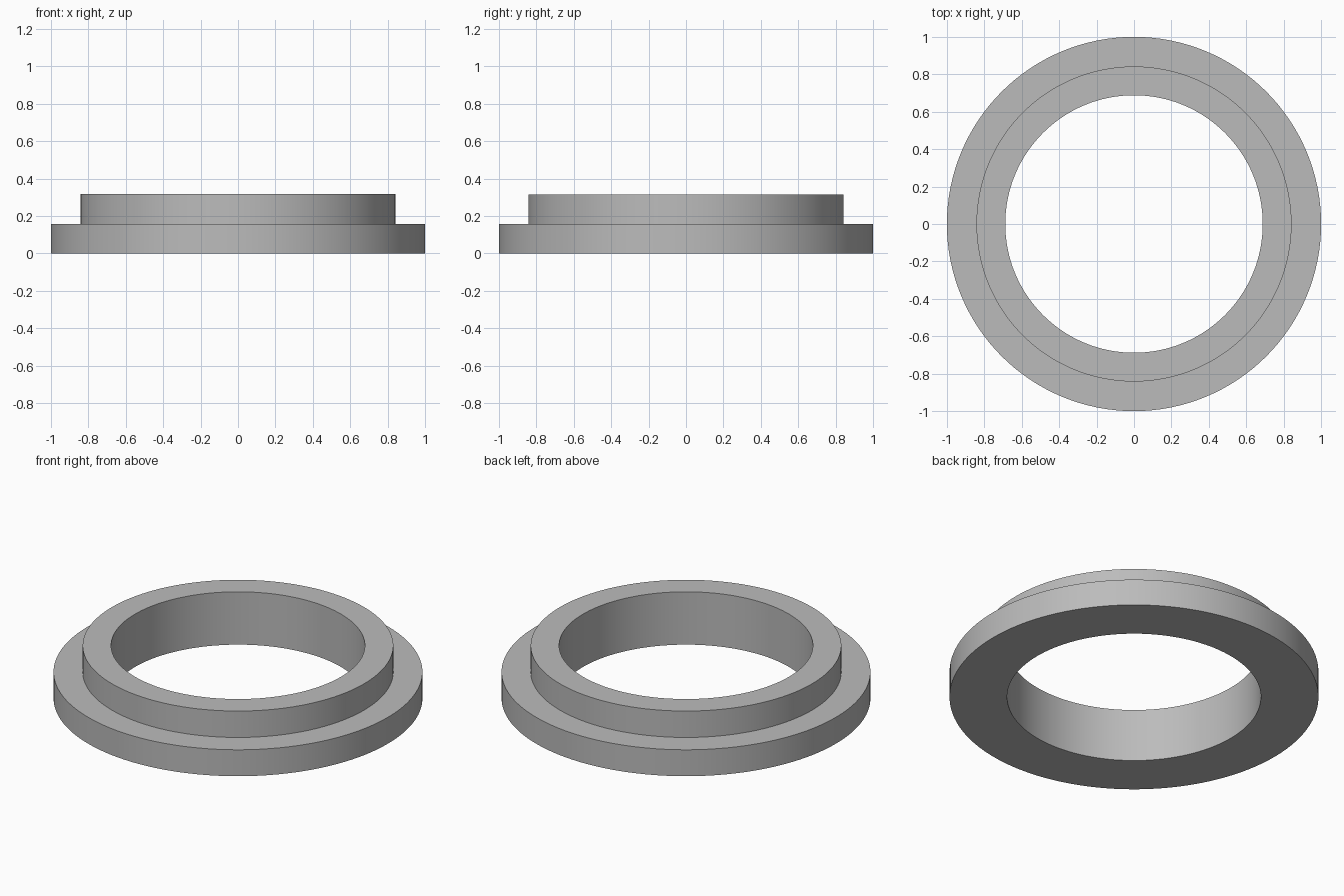
import bpy
import bmesh
import math
from mathutils import Matrix

cube = bpy.data.objects.get("Cube")
if cube:
    bpy.data.objects.remove(cube, do_unlink=True)

SEGMENTS = 128
BORE, COLLAR, FLANGE = 0.688, 0.842, 1.0   # radii
STEP, TOP = 0.158, 0.316                   # heights

# Single grey material
grey = bpy.data.materials.new("grey")
grey.use_nodes = True
colour = (0.5, 0.5, 0.5, 1)
grey.diffuse_color = colour
grey.node_tree.nodes["Principled BSDF"].inputs["Base Color"].default_value = colour

# Closed cross-section: flange below, narrower collar above, straight bore
profile = [(BORE, 0), (FLANGE, 0), (FLANGE, STEP),
           (COLLAR, STEP), (COLLAR, TOP), (BORE, TOP)]


def lathe(name, section, material):
    """Sweep a closed (radius, height) section around the z axis."""
    bm = bmesh.new()
    rings = []
    for i in range(SEGMENTS):
        turn = Matrix.Rotation(math.tau * i / SEGMENTS, 3, "Z")
        rings.append([bm.verts.new((r, 0, z)) for r, z in section])
        bmesh.ops.rotate(bm, verts=rings[-1], matrix=turn)
    n = len(section)
    for i, ring in enumerate(rings):
        following = rings[(i + 1) % SEGMENTS]
        for j in range(n):
            k = (j + 1) % n
            bm.faces.new((ring[j], following[j], following[k], ring[k]))
    bmesh.ops.recalc_face_normals(bm, faces=bm.faces)
    mesh = bpy.data.meshes.new(name)
    bm.to_mesh(mesh)
    bm.free()
    mesh.materials.append(material)
    obj = bpy.data.objects.new(name, mesh)
    bpy.context.collection.objects.link(obj)
    return obj


# Flanged ring with smooth walls and sharp rims
ring = lathe("flanged_ring", profile, grey)
bpy.ops.object.select_all(action="DESELECT")
ring.select_set(True)
bpy.context.view_layer.objects.active = ring
bpy.ops.object.shade_smooth_by_angle(angle=math.radians(30))
